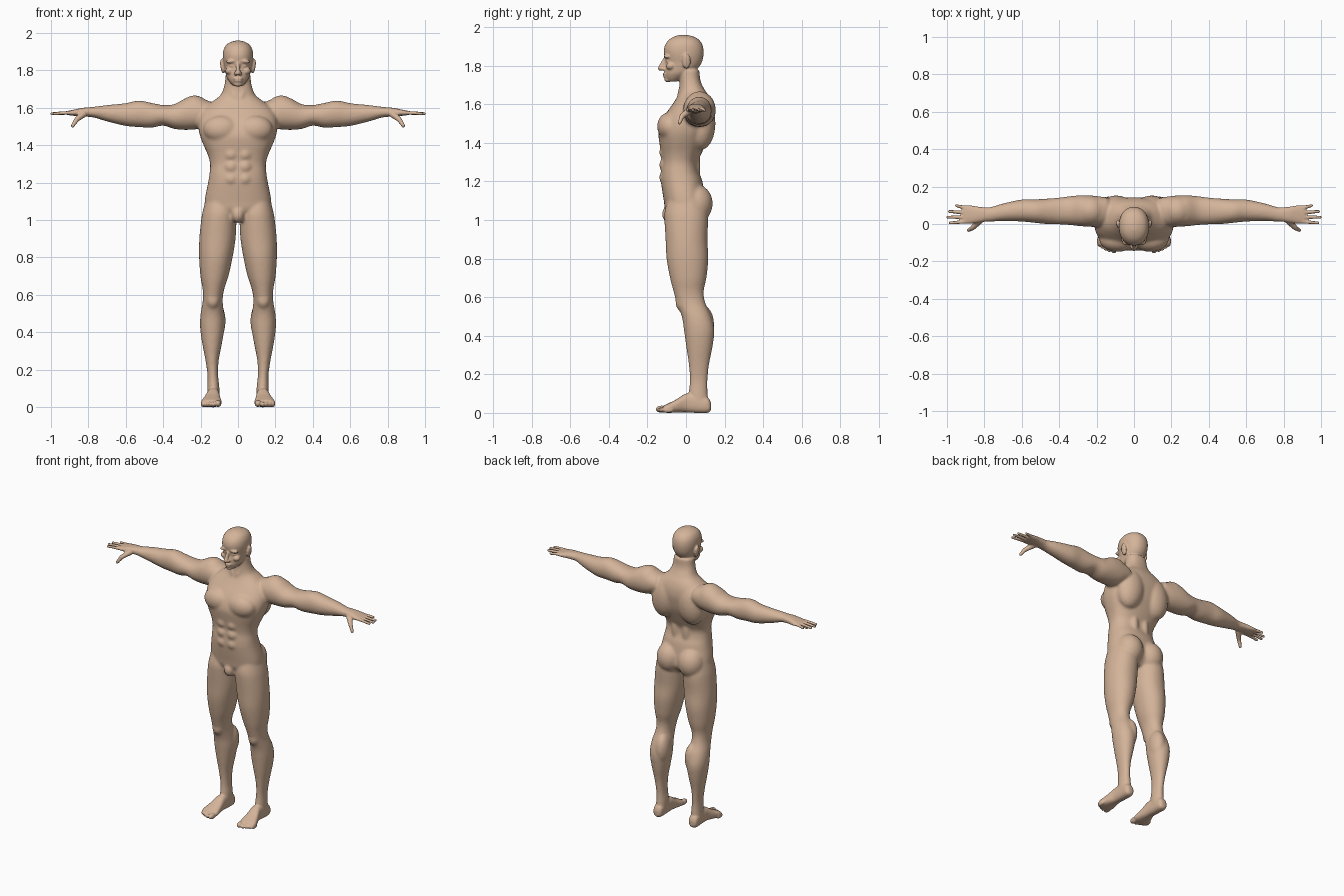
import bpy, bmesh, math
from mathutils import Vector, Matrix

skin = bpy.data.materials.new("skin")
skin.diffuse_color = (0.66, 0.455, 0.32, 1)

AXES = {"x": lambda t, a, b: (t, a, b),
        "y": lambda t, a, b: (a, t, b),
        "z": lambda t, a, b: (a, b, t)}


def catmull(rows, steps=4):
    """Smoothly resample section rows."""
    out = []
    for i in range(len(rows) - 1):
        p0, p1 = rows[max(i - 1, 0)], rows[i]
        p2, p3 = rows[i + 1], rows[min(i + 2, len(rows) - 1)]
        for k in range(steps):
            u = k / steps
            out.append([0.5 * (2 * b + (c - a) * u + (2 * a - 5 * b + 4 * c - d) * u * u
                               + (3 * b - a - 3 * c + d) * u ** 3)
                        for a, b, c, d in zip(p0, p1, p2, p3)])
    return out + [list(rows[-1])]


def loft(bm, axis, rows, power=2.2, sides=(1,), n=32):
    """Closed loft through rows of (position, a min, a max, b min, b max)."""
    for s in sides:
        rings = []
        for t, a0, a1, b0, b1 in catmull(rows):
            ring = []
            for k in range(n):
                c, d = math.cos(2 * math.pi * k / n), math.sin(2 * math.pi * k / n)
                a = (a0 + a1) / 2 + (a1 - a0) / 2 * math.copysign(abs(c) ** (2 / power), c)
                b = (b0 + b1) / 2 + (b1 - b0) / 2 * math.copysign(abs(d) ** (2 / power), d)
                x, y, z = AXES[axis](t, a, b)
                ring.append(bm.verts.new((s * x, y, z)))
            rings.append(ring)
        for r, q in zip(rings, rings[1:]):
            for k in range(n):
                j = (k + 1) % n
                bm.faces.new((r[k], r[j], q[j], q[k]))
        bm.faces.new(rings[0])
        bm.faces.new(rings[-1])


def blob(bm, centre, radii, tilt=0.0):
    """Ellipsoid muscle, mirrored when off the centre line."""
    x, y, z = centre
    for s in ((1, -1) if x else (1,)):
        m = (Matrix.Translation((s * x, y, z)) @ Matrix.Rotation(s * tilt, 4, "Y")
             @ Matrix.Diagonal((*radii, 1)))
        bmesh.ops.create_icosphere(bm, subdivisions=3, radius=1, matrix=m)


def capsule(bm, p, q, rp, rq, sides=(1, -1)):
    """Tapered capsule: the hull of two spheres."""
    for s in sides:
        tmp = bmesh.new()
        for c, r in ((p, rp), (q, rq)):
            bmesh.ops.create_icosphere(tmp, subdivisions=2, radius=r,
                                       matrix=Matrix.Translation((s * c[0], c[1], c[2])))
        hull = bmesh.ops.convex_hull(tmp, input=tmp.verts[:])
        junk = {v for v in hull["geom_interior"] + hull["geom_unused"]
                if isinstance(v, bmesh.types.BMVert)}
        bmesh.ops.delete(tmp, geom=list(junk), context="VERTS")
        me = bpy.data.meshes.new("tmp")
        tmp.to_mesh(me)
        tmp.free()
        bm.from_mesh(me)
        bpy.data.meshes.remove(me)


def fuse(bm, name, voxel, smooth):
    """Merge overlapping parts into one soft skin and return its mesh."""
    bmesh.ops.recalc_face_normals(bm, faces=bm.faces[:])
    me = bpy.data.meshes.new(name)
    bm.to_mesh(me)
    bm.free()
    ob = bpy.data.objects.new(name, me)
    bpy.context.scene.collection.objects.link(ob)
    rm = ob.modifiers.new("fuse", "REMESH")
    rm.mode = "VOXEL"
    rm.voxel_size = voxel
    sm = ob.modifiers.new("soften", "SMOOTH")
    sm.factor = 0.5
    sm.iterations = smooth
    dg = bpy.context.evaluated_depsgraph_get()
    dg.update()
    result = bpy.data.meshes.new_from_object(ob.evaluated_get(dg))
    bpy.data.objects.remove(ob)
    return result


LR = (1, -1)
bm = bmesh.new()

# torso and neck: height, half width, front, back
torso = [(1.00, .10, -.06, .06), (1.05, .165, -.105, .10), (1.1, .178, -.115, .10),
         (1.2, .16, -.13, .085), (1.25, .152, -.13, .067), (1.3, .149, -.125, .062),
         (1.35, .162, -.13, .083), (1.4, .184, -.138, .105), (1.45, .203, -.143, .125),
         (1.5, .212, -.13, .136), (1.55, .208, -.105, .142), (1.6, .18, -.07, .136),
         (1.64, .128, -.045, .12), (1.67, .092, -.036, .10), (1.72, .073, -.034, .075),
         (1.78, .066, -.04, .07)]
loft(bm, "z", [(z, -w, w, f, b) for z, w, f, b in torso], 2.35, n=48)
blob(bm, (.088, -.083, 1.485), (.098, .067, .075))          # chest muscles
blob(bm, (.095, .075, 1.5), (.095, .078, .14), -.15)        # upper back muscles
blob(bm, (.04, .03, 1.28), (.035, .045, .13))               # lower back muscles
blob(bm, (.232, .07, 1.58), (.085, .082, .087))             # shoulders
blob(bm, (.08, .052, 1.085), (.086, .087, .10))             # buttocks
blob(bm, (0, -.083, 1.03), (.036, .042, .047))              # groin
for z in (1.22, 1.285, 1.35):
    blob(bm, (.036, -.108, z), (.038, .031, .036))          # belly muscles
capsule(bm, (.056, .005, 1.77), (.016, -.036, 1.655), .013, .011)  # neck muscles

# legs: height, inner, outer, front, back
loft(bm, "z", [(1.12, .03, .17, -.09, .09), (1.05, .008, .188, -.11, .11),
               (1.0, .008, .197, -.112, .115), (.9, .013, .207, -.106, .111),
               (.8, .029, .208, -.101, .116), (.7, .051, .201, -.083, .106),
               (.63, .074, .189, -.065, .092), (.57, .082, .188, -.048, .1),
               (.5, .075, .2, -.022, .13), (.43, .072, .203, -.011, .147),
               (.35, .084, .193, 0, .139), (.25, .103, .174, .014, .12),
               (.17, .106, .163, .019, .112), (.1, .099, .164, .014, .113),
               (.05, .1, .165, .02, .116), (.015, .108, .158, .03, .105)],
     2.1, LR)
blob(bm, (.135, -.024, .575), (.036, .031, .048))           # knees
blob(bm, (.112, .085, .46), (.046, .061, .10))              # calves

# arms: distance out, front, back, bottom, top
loft(bm, "x", [(.14, 0, .14, 1.52, 1.63), (.2, -.015, .15, 1.49, 1.652),
               (.27, -.013, .154, 1.482, 1.655), (.34, -.006, .149, 1.487, 1.62),
               (.4, -.002, .141, 1.505, 1.615), (.46, -.001, .136, 1.494, 1.626),
               (.53, .006, .132, 1.497, 1.639), (.6, .013, .131, 1.503, 1.625),
               (.7, .016, .11, 1.527, 1.615), (.77, .012, .09, 1.548, 1.606),
               (.81, .012, .09, 1.551, 1.603)], 2.1, LR)

soft_body = fuse(bm, "soft_body", .008, 6)
bm = bmesh.new()
bm.from_mesh(soft_body)
bpy.data.meshes.remove(soft_body)

# hands: palm, fingers and thumb
loft(bm, "x", [(.785, .014, .088, 1.553, 1.603), (.83, .008, .092, 1.555, 1.6),
               (.87, .002, .099, 1.557, 1.592), (.9, .002, .1, 1.56, 1.586),
               (.915, .006, .096, 1.563, 1.583)], 2.4, LR)
for y0, y1, tip in ((.012, .006, .984), (.037, .036, .996), (.062, .067, .988), (.087, .098, .95)):
    capsule(bm, (.9, y0, 1.574), (tip, y1, 1.569), .0105, .0085)
capsule(bm, (.825, .018, 1.567), (.862, -.02, 1.538), .019, .014)
capsule(bm, (.862, -.02, 1.538), (.884, -.034, 1.504), .0135, .010)

# feet and toes
loft(bm, "y", [(.13, .118, .148, .015, .05), (.112, .102, .164, 0, .08),
               (.05, .1, .165, 0, .1), (0, .098, .168, .003, .1),
               (-.05, .092, .185, .002, .07), (-.09, .087, .198, 0, .05),
               (-.115, .091, .194, .002, .038)], 2.5, LR)
blob(bm, (.107, -.126, .019), (.018, .032, .019))
for x, y in ((.133, -.123), (.153, -.115), (.171, -.105), (.187, -.093)):
    blob(bm, (x, y, .015), (.0115, .029, .015))

# head: height, half width, front, back
head = [(1.718, .026, -.09, -.045), (1.735, .042, -.105, -.01), (1.76, .059, -.109, .03),
        (1.79, .067, -.109, .065), (1.82, .073, -.106, .083), (1.85, .079, -.112, .09),
        (1.88, .081, -.115, .091), (1.91, .077, -.107, .084), (1.935, .064, -.087, .066),
        (1.95, .043, -.062, .04), (1.959, .016, -.035, .006)]
loft(bm, "z", [(z, -w, w, f, b) for z, w, f, b in head], 2.15, n=48)
capsule(bm, (0, -.108, 1.838), (0, -.133, 1.786), .009, .0135, (1,))  # nose
blob(bm, (.013, -.119, 1.783), (.010, .013, .010))          # nostrils
blob(bm, (.034, -.098, 1.849), (.031, .017, .010), .12)     # brow
blob(bm, (.032, -.089, 1.824), (.016, .015, .008))          # eyelids
blob(bm, (.046, -.08, 1.797), (.023, .024, .019))           # cheekbones
blob(bm, (0, -.108, 1.757), (.027, .013, .006))             # upper lip
blob(bm, (0, -.107, 1.744), (.023, .013, .006))             # lower lip
blob(bm, (0, -.094, 1.727), (.023, .018, .014))             # chin
blob(bm, (.084, .002, 1.822), (.010, .022, .040), .15)      # ears

mesh = fuse(bm, "body_parts", .0055, 2)
mesh.name = "body"
mesh.materials.clear()
mesh.materials.append(skin)
mesh.shade_smooth()
body = bpy.data.objects.new("body", mesh)
bpy.context.scene.collection.objects.link(body)
